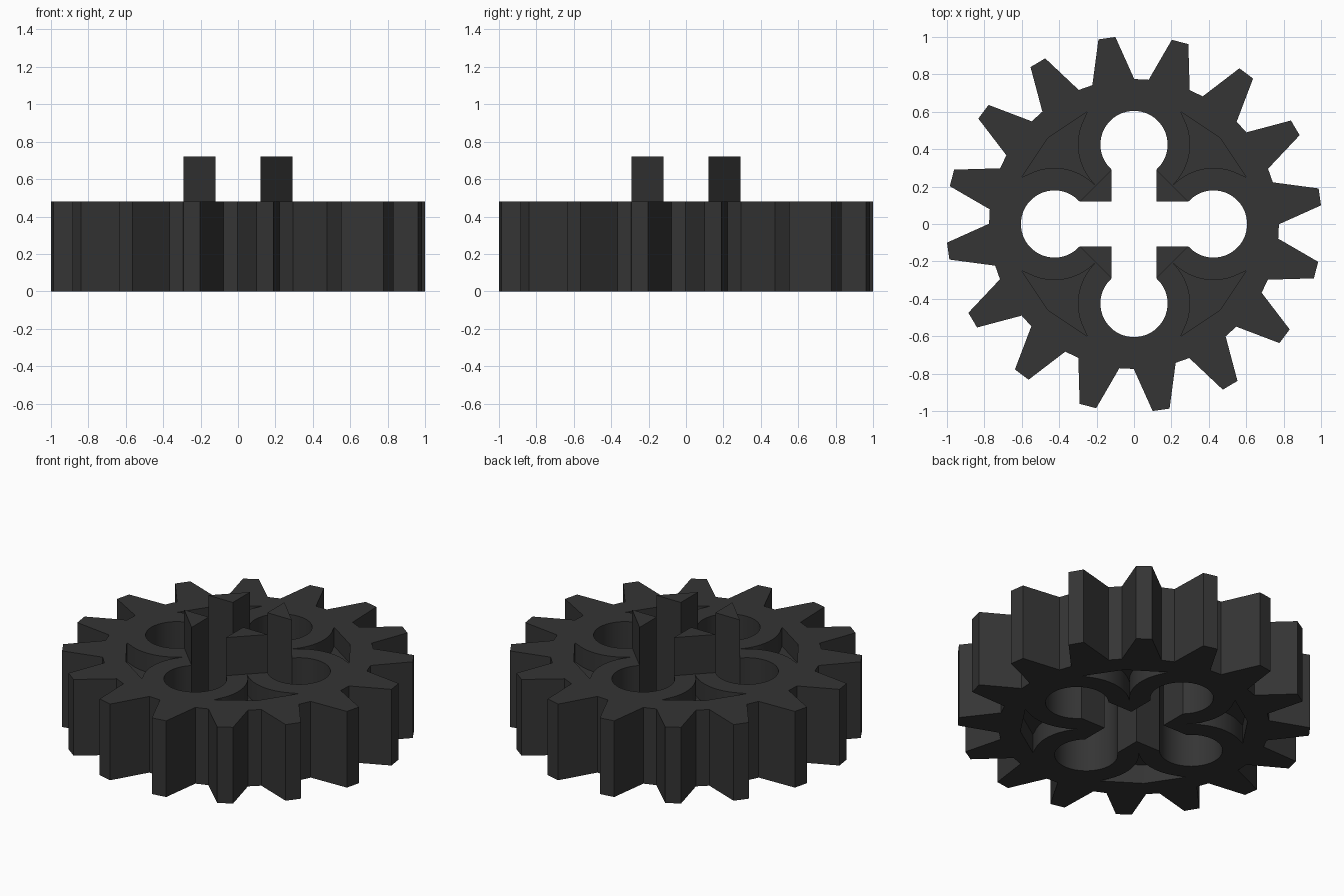
import bpy, bmesh
from math import sin, cos, radians, degrees, acos, pi

if "Cube" in bpy.data.objects:
    bpy.data.objects.remove(bpy.data.objects["Cube"])

H, TOP, WEB = 0.48, 0.72, 0.12     # gear height, post top, pocket depth
C, R, S = 0.425, 0.18, 0.12        # hole offset, hole radius, half slot width
RING = 0.30                        # outer radius of the ring round each hole

mat = bpy.data.materials.new("dark_grey")
mat.diffuse_color = (0.035, 0.035, 0.035, 1)
mat.use_nodes = True
mat.node_tree.nodes["Principled BSDF"].inputs["Base Color"].default_value = mat.diffuse_color


def polar(r, deg, cx=0, cy=0):
    return (cx + r * cos(radians(deg)), cy + r * sin(radians(deg)))


def arc(cx, cy, r, a, b, n):
    return [polar(r, a + (b - a) * i / n, cx, cy) for i in range(n + 1)]


def turn(pts, deg):
    c, s = cos(radians(deg)), sin(radians(deg))
    return [(x * c - y * s, x * s + y * c) for x, y in pts]


def prism(name, outlines, z0, z1):
    """Extrude one or more counter-clockwise outlines from z0 to z1."""
    bm = bmesh.new()
    for pts in outlines:
        lo = [bm.verts.new((x, y, z0)) for x, y in pts]
        hi = [bm.verts.new((x, y, z1)) for x, y in pts]
        bm.faces.new(lo[::-1])
        bm.faces.new(hi)
        for i in range(len(pts)):
            j = (i + 1) % len(pts)
            bm.faces.new((lo[i], lo[j], hi[j], hi[i]))
    me = bpy.data.meshes.new(name)
    bm.to_mesh(me)
    bm.free()
    ob = bpy.data.objects.new(name, me)
    bpy.context.collection.objects.link(ob)
    return ob


def cut(target, cutter):
    cutter.hide_render = True
    mod = target.modifiers.new("cut", 'BOOLEAN')
    mod.operation, mod.solver, mod.object = 'DIFFERENCE', 'EXACT', cutter
    bpy.context.view_layer.objects.active = target
    bpy.ops.object.modifier_apply(modifier=mod.name)
    bpy.data.objects.remove(cutter)


# Toothed gear body
teeth = []
for k in range(16):
    a = 8.3 + 22.5 * k
    teeth += [polar(0.775, a - 8.4), polar(1.005, a - 2.6),
              polar(1.005, a + 2.6), polar(0.775, a + 8.4)]
gear = prism("gear_body", [teeth], 0, H)

# Axle slot with four round holes, as a single outline
half = 180 - degrees(acos(((R * R - S * S) ** 0.5) / R))
clover = []
for k in range(4):
    clover += turn(arc(C, 0, R, -half, half, 28) + [(S, S)], 90 * k)
cut(gear, prism("hole_cutter", [clover], -0.1, H + 0.1))

# Shallow pockets between the rings, on both faces
pocket = [(0.60, 0.25), (0.46, 0.46), (0.25, 0.60)]
pocket += arc(0, C, RING, 35, -45, 12)[1:-1]
pocket += [(C / 2, C / 2)]
pocket += arc(C, 0, RING, 135, 55, 12)[1:-1]
pockets = [turn(pocket, 90 * k) for k in range(4)]
cut(gear, prism("top_pocket_cutter", pockets, H - WEB, H + 0.1))
cut(gear, prism("bottom_pocket_cutter", pockets, -0.1, WEB))

# Triangular posts round the axle slot
E = C - (R * R - S * S) ** 0.5
tri = [(S, S), (E, S), (S, E)]
posts = prism("axle_posts", [turn(tri, 90 * k) for k in range(4)], H, TOP)

for ob in (gear, posts):
    ob.data.materials.clear()
    ob.data.materials.append(mat)

# Smooth holes and rings, sharp everywhere else
bpy.ops.object.select_all(action='DESELECT')
gear.select_set(True)
bpy.context.view_layer.objects.active = gear
bpy.ops.object.shade_smooth_by_angle(angle=radians(15))
